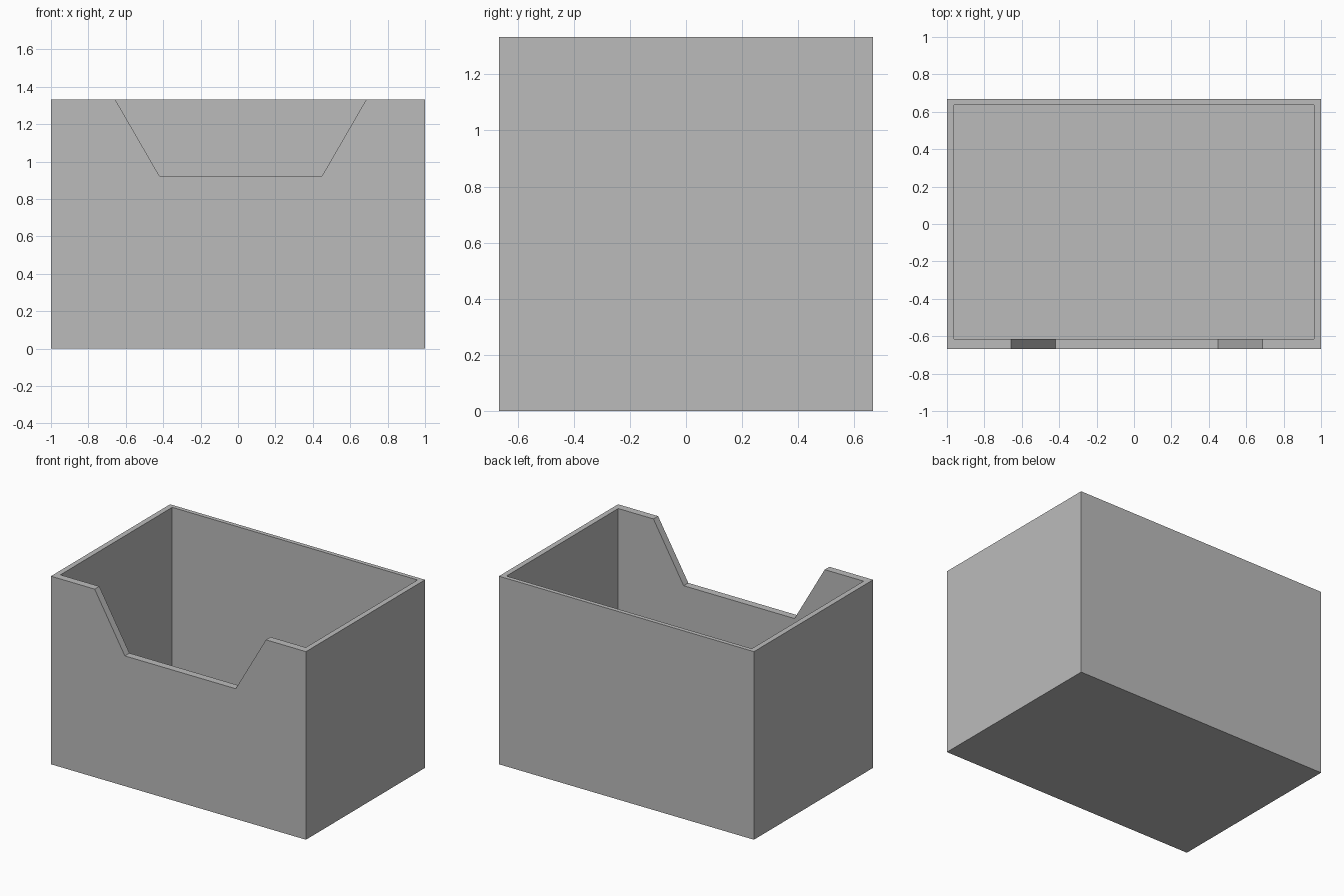
import bpy
import bmesh

cube = bpy.data.objects.get("Cube")
if cube:
    bpy.data.objects.remove(cube, do_unlink=True)

grey = bpy.data.materials.new("plain grey")
grey.use_nodes = True
colour = (0.5, 0.5, 0.5, 1)
grey.diffuse_color = colour
grey.node_tree.nodes["Principled BSDF"].inputs["Base Color"].default_value = colour


def prism(name, profile, y0, y1):
    """Extrude an (x, z) profile from y0 to y1."""
    bm = bmesh.new()
    face = bm.faces.new([bm.verts.new((x, y0, z)) for x, z in profile])
    side = bmesh.ops.extrude_face_region(bm, geom=[face])["geom"]
    moved = [v for v in side if isinstance(v, bmesh.types.BMVert)]
    bmesh.ops.translate(bm, verts=moved, vec=(0, y1 - y0, 0))
    bmesh.ops.recalc_face_normals(bm, faces=bm.faces)
    mesh = bpy.data.meshes.new(name)
    bm.to_mesh(mesh)
    bm.free()
    mesh.materials.append(grey)
    obj = bpy.data.objects.new(name, mesh)
    bpy.context.collection.objects.link(obj)
    return obj


def rect(half_width, z0, z1):
    return [(-half_width, z0), (half_width, z0), (half_width, z1), (-half_width, z1)]


def cut(target, cutter):
    cutter.hide_render = True
    mod = target.modifiers.new(cutter.name, "BOOLEAN")
    mod.operation = "DIFFERENCE"
    mod.solver = "EXACT"
    mod.object = cutter
    bpy.context.view_layer.objects.active = target
    bpy.ops.object.modifier_apply(modifier=mod.name)
    bpy.data.objects.remove(cutter, do_unlink=True)


HEIGHT = 1.333
ABOVE = 1.5

# Solid outer body
box = prism("open_box", rect(1, 0, HEIGHT), -0.667, 0.667)

# Hollow inside, leaving walls and a floor
cut(box, prism("cavity_cutter", rect(0.962, 0.04, ABOVE), -0.615, 0.637))

# Tapered access notch in the front wall, its sides continued above the rim
low, left, right = 0.923, (-0.42, -0.657), (0.449, 0.686)
grow = (ABOVE - low) / (HEIGHT - low)
notch = [(left[0], low), (right[0], low),
         (right[0] + (right[1] - right[0]) * grow, ABOVE),
         (left[0] + (left[1] - left[0]) * grow, ABOVE)]
cut(box, prism("notch_cutter", notch, -0.8, -0.5))
